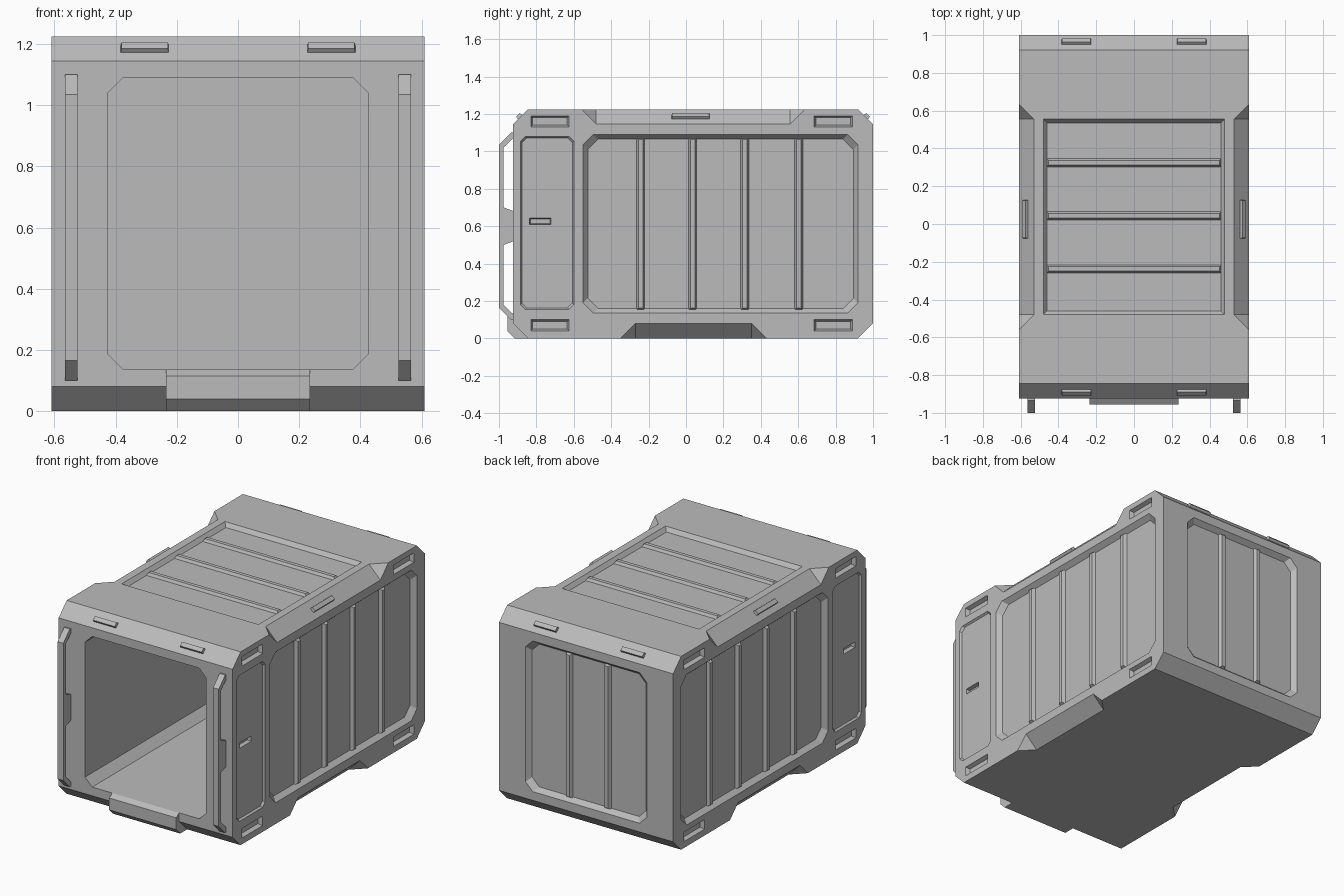
import bpy, bmesh
from mathutils import Vector

cube = bpy.data.objects.get("Cube")
if cube:
    bpy.data.objects.remove(cube, do_unlink=True)

grey = bpy.data.materials.new("painted_grey")
grey.use_nodes = True
grey.diffuse_color = (0.5, 0.5, 0.5, 1)
grey.node_tree.nodes["Principled BSDF"].inputs["Base Color"].default_value = (0.5, 0.5, 0.5, 1)

W, H, FRONT, BACK, C = 0.61, 1.225, -0.925, 1.0, 0.08   # half width, height, ends, edge chamfer
X, Y, Z = Vector((1, 0, 0)), Vector((0, 1, 0)), Vector((0, 0, 1))

# Face frames: origin, across, up, outward
SIDES = [(X * s * W, Y, Z, X * s) for s in (-1, 1)]
TOP = (Z * H, X, Y, Z)
REAR = (Y * BACK, X, Z, Y)
MOUTH = (Y * FRONT, X, Z, -Y)


def at(frame, u, v, w):
    o, a, b, n = frame
    return o + a * u + b * v + n * w


def hull(bm, pts):
    verts = [bm.verts.new(p) for p in pts]
    bmesh.ops.convex_hull(bm, input=verts)


def ring(frame, u0, u1, v0, v1, w, inset, corner):
    """Rectangle with cut corners, lying at height w over a face."""
    u0, u1, v0, v1 = u0 + inset, u1 - inset, v0 + inset, v1 - inset
    pts = []
    for u, su in ((u0, 1), (u1, -1)):
        for v, sv in ((v0, 1), (v1, -1)):
            if corner:
                pts += [at(frame, u + su * corner, v, w), at(frame, u, v + sv * corner, w)]
            else:
                pts.append(at(frame, u, v, w))
    return pts


def recess(bm, frame, u0, u1, v0, v1, depth, bevel, corner=0):
    out = 0.02
    hull(bm, ring(frame, u0, u1, v0, v1, -depth, bevel, corner)
         + ring(frame, u0, u1, v0, v1, out, -bevel * out / depth, corner))


def raised(bm, frame, u0, u1, v0, v1, base, top, taper):
    hull(bm, ring(frame, u0, u1, v0, v1, base, 0, 0) + ring(frame, u0, u1, v0, v1, top, taper, 0))


def prism(bm, profile, x0, x1):
    """Extrude a (y, z) profile along x."""
    face = bm.faces.new([bm.verts.new((x0, y, z)) for y, z in profile])
    ext = bmesh.ops.extrude_face_region(bm, geom=[face])["geom"]
    moved = [g for g in ext if isinstance(g, bmesh.types.BMVert)]
    bmesh.ops.translate(bm, verts=moved, vec=(x1 - x0, 0, 0))


def finish(bm, name):
    bmesh.ops.dissolve_limit(bm, angle_limit=0.01, verts=bm.verts, edges=bm.edges)
    bmesh.ops.recalc_face_normals(bm, faces=bm.faces)
    mesh = bpy.data.meshes.new(name)
    bm.to_mesh(mesh)
    bm.free()
    mesh.materials.append(grey)
    obj = bpy.data.objects.new(name, mesh)
    bpy.context.collection.objects.link(obj)
    return obj


# Main shell with chamfered front and rear edges
bm = bmesh.new()
prism(bm, [(FRONT + C, 0), (BACK - C, 0), (BACK, C), (BACK, H - C),
           (BACK - C, H), (FRONT + C, H), (FRONT, H - C), (FRONT, C)], -W, W)
shell = finish(bm, "container_shell")

# First cutter: cavity, panels, slots and long edge notches
bm = bmesh.new()
hull(bm, ring(MOUTH, -0.425, 0.425, 0.135, 1.09, 0.05, 0, 0.05)
     + ring(MOUTH, -0.425, 0.425, 0.135, 1.09, FRONT - 0.93, 0, 0.05))
recess(bm, TOP, -0.48, 0.48, -0.48, 0.555, 0.025, 0.02)
recess(bm, REAR, -0.425, 0.425, 0.135, 1.09, 0.03, 0.025, 0.05)
for side in SIDES:
    recess(bm, side, -0.55, 0.92, 0.135, 1.09, 0.03, 0.025, 0.055)
    recess(bm, side, -0.885, -0.6, 0.155, 1.08, 0.012, 0.008, 0.025)
    for u in (-0.83, 0.685):
        for v in (0.04, 1.13):
            recess(bm, side, u, u + 0.205, v, v + 0.06, 0.025, 0.01)
for s in (-1, 1):
    for top, y0, y1 in ((True, -0.48, 0.555), (False, -0.27, 0.35)):
        pts = []
        for dx, dz in ((-0.13, 0.05), (0.05, -0.13), (0.05, 0.05)):
            flare = max(0, dx + dz + C)
            z = H + dz if top else -dz
            pts += [(s * (W + dx), y0 - flare, z), (s * (W + dx), y1 + flare, z)]
        hull(bm, pts)
cutter_a = finish(bm, "recess_cutter")

# Second cutter: latch slots inside the small side panels
bm = bmesh.new()
for side in SIDES:
    recess(bm, side, -0.84, -0.72, 0.605, 0.645, 0.035, 0.008)
cutter_b = finish(bm, "latch_cutter")

bpy.context.view_layer.objects.active = shell
for cutter in (cutter_a, cutter_b):
    cutter.hide_render = True
    mod = shell.modifiers.new("cut", "BOOLEAN")
    mod.operation, mod.solver, mod.object = "DIFFERENCE", "EXACT", cutter
    bpy.ops.object.modifier_apply(modifier=mod.name)
    bpy.data.objects.remove(cutter, do_unlink=True)

# Stiffening ribs inside the recessed panels
bm = bmesh.new()
for side in SIDES:
    for y in (-0.243, 0.035, 0.315, 0.603):
        raised(bm, side, y - 0.025, y + 0.025, 0.15, 1.075, -0.035, -0.01, 0.013)
finish(bm, "side_ribs")
bm = bmesh.new()
for x in (-0.135, 0.135):
    raised(bm, REAR, x - 0.025, x + 0.025, 0.15, 1.075, -0.035, -0.01, 0.013)
finish(bm, "rear_ribs")
bm = bmesh.new()
for y in (-0.238, 0.043, 0.325):
    raised(bm, TOP, -0.465, 0.465, y - 0.025, y + 0.025, -0.03, -0.008, 0.013)
finish(bm, "roof_ribs")

# Raised grips on the top chamfers
bm = bmesh.new()
mid = C / 2
for y, d in ((FRONT + mid, -1), (BACK - mid, 1)):
    frame = (Vector((0, y, H - mid)), X, Vector((0, -d, 1)).normalized(), Vector((0, d, 1)).normalized())
    for x in (-0.305, 0.305):
        raised(bm, frame, x - 0.08, x + 0.08, -0.02, 0.015, -0.01, 0.016, 0.004)
for s in (-1, 1):
    frame = (Vector((s * (W - mid), 0, H - mid)), Y, Vector((-s, 0, 1)).normalized(),
             Vector((s, 0, 1)).normalized())
    raised(bm, frame, -0.078, 0.128, -0.02, 0.015, -0.01, 0.016, 0.004)
finish(bm, "chamfer_grips")

# Upright handles beside the opening
bm = bmesh.new()
for x in (-0.545, 0.545):
    prism(bm, [(-0.92, 0.1), (-0.935, 0.1), (-1, 0.165), (-1, 1.035), (-0.935, 1.1), (-0.92, 1.1),
               (-0.92, 1.075), (-0.975, 1.02), (-0.975, 0.7), (-0.92, 0.68), (-0.92, 0.52),
               (-0.975, 0.5), (-0.975, 0.18), (-0.92, 0.125)], x - 0.02, x + 0.02)
finish(bm, "front_handles")

# Sill lip under the opening
bm = bmesh.new()
prism(bm, [(-0.84, 0), (-0.915, 0), (-0.955, 0.04), (-0.955, 0.115), (-0.925, 0.135), (-0.84, 0.134)],
      -0.235, 0.235)
finish(bm, "sill_lip")
